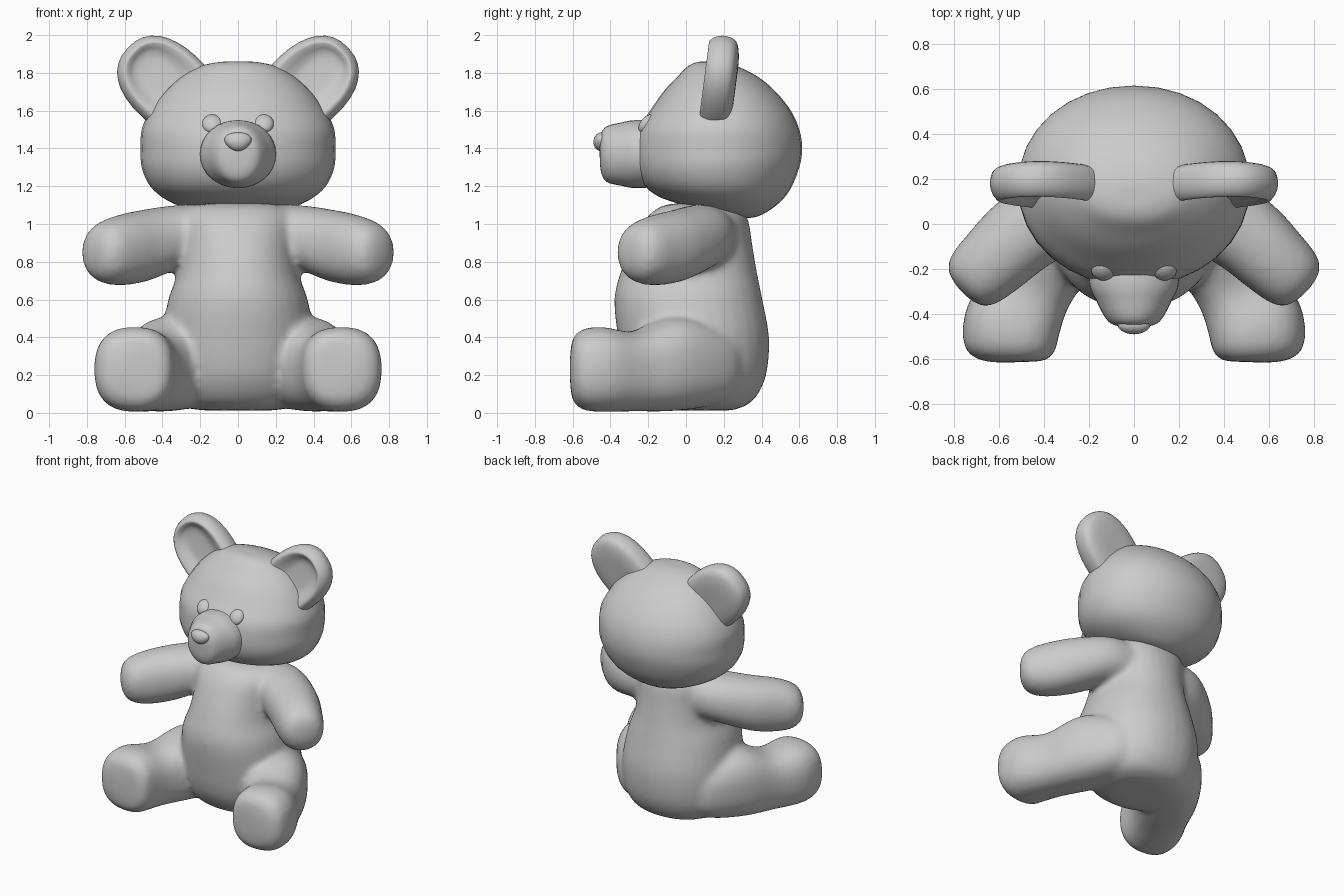
import bpy, bmesh, math
from mathutils import Vector, Matrix

if "Cube" in bpy.data.objects:
    bpy.data.objects.remove(bpy.data.objects["Cube"])

SEG, SUB = 32, 4


def spline(keys):
    """Catmull-Rom interpolation of equal-length number tuples."""
    out = []
    for i in range(len(keys) - 1):
        quad = [keys[max(i - 1, 0)], keys[i], keys[i + 1], keys[min(i + 2, len(keys) - 1)]]
        for k in range(SUB):
            t = k / SUB
            out.append([0.5 * (2 * b + (c - a) * t + (2 * a - 5 * b + 4 * c - d) * t * t
                               + (3 * b - a - 3 * c + d) * t ** 3) for a, b, c, d in zip(*quad)])
    return out + [list(keys[-1])]


def loft(bm, rings, n=2.0, s=1):
    """Skin superellipse rings (centre, U axis, V axis); s=-1 mirrors in x."""
    loops = []
    for r in spline([tuple(c) + tuple(u) + tuple(v) for c, u, v in rings]):
        c, u, v = Vector(r[:3]), Vector(r[3:6]), Vector(r[6:])
        loop = []
        for k in range(SEG):
            a = 2 * math.pi * k / SEG
            ca, sa = math.cos(a), math.sin(a)
            p = (c + u * math.copysign(abs(ca) ** (2 / n), ca)
                 + v * math.copysign(abs(sa) ** (2 / n), sa))
            loop.append(bm.verts.new((p.x * s, p.y, p.z)))
        loops.append(loop)
    for a, b in zip(loops, loops[1:]):
        for k in range(SEG):
            j = (k + 1) % SEG
            bm.faces.new((a[k], a[j], b[j], b[k]))
    bm.faces.new(loops[0])
    bm.faces.new(loops[-1])


def upright(rows):
    """Rows (z, front y, back y, half width, tilt) -> stacked rings."""
    return [((0, (f + b) / 2, z), (w, 0, 0), (0, (b - f) / 2, t)) for z, f, b, w, t in rows]


def limb(rows):
    """Rows (x, y, z, half width, half height) -> rings across the path."""
    rings = []
    for i, (x, y, z, h, v) in enumerate(rows):
        p, q = rows[max(i - 1, 0)], rows[min(i + 1, len(rows) - 1)]
        d = Vector((q[0] - p[0], q[1] - p[1], 0)).normalized()
        rings.append(((x, y, z), (-d.y * h, d.x * h, 0), (0, 0, v)))
    return rings


def finish(bm, name):
    bmesh.ops.recalc_face_normals(bm, faces=bm.faces)
    for f in bm.faces:
        f.smooth = True
    me = bpy.data.meshes.new(name)
    bm.to_mesh(me)
    bm.free()
    ob = bpy.data.objects.new(name, me)
    bpy.context.collection.objects.link(ob)
    return ob


def ball(name, loc, scale, tilt=0, taper=0):
    bm = bmesh.new()
    bmesh.ops.create_uvsphere(bm, u_segments=24, v_segments=14, radius=1)
    for v in bm.verts:
        v.co.x *= 1 + taper * v.co.z
    bm.transform(Matrix.Translation(loc) @ Matrix.Rotation(tilt, 4, 'X') @ Matrix.Diagonal((*scale, 1)))
    return finish(bm, name)


# Body: torso, arms and legs fused into one soft skin
bm = bmesh.new()
loft(bm, upright([
    (0.012, -0.03, 0.2, 0.1, 0), (0.02, -0.14, 0.27, 0.24, 0), (0.07, -0.24, 0.36, 0.34, 0),
    (0.2, -0.32, 0.425, 0.39, 0), (0.4, -0.36, 0.44, 0.40, 0), (0.6, -0.38, 0.405, 0.37, 0),
    (0.75, -0.345, 0.375, 0.315, 0), (0.9, -0.285, 0.35, 0.30, 0), (1.02, -0.22, 0.33, 0.31, 0),
    (1.09, -0.14, 0.29, 0.26, 0), (1.11, -0.05, 0.2, 0.15, 0)]), 2.15)
arm = limb([
    (0.12, 0.09, 0.94, 0.18, 0.16), (0.32, 0.06, 0.93, 0.19, 0.17),
    (0.5, -0.05, 0.885, 0.18, 0.19), (0.63, -0.17, 0.86, 0.165, 0.185),
    (0.715, -0.25, 0.85, 0.145, 0.155), (0.755, -0.288, 0.85, 0.1, 0.1),
    (0.768, -0.3, 0.85, 0.02, 0.02)])
leg = limb([
    (0.13, 0.24, 0.25, 0.12, 0.12), (0.22, 0.14, 0.25, 0.2, 0.205),
    (0.36, -0.07, 0.26, 0.22, 0.25), (0.47, -0.28, 0.22, 0.2, 0.212),
    (0.54, -0.44, 0.23, 0.215, 0.225), (0.555, -0.54, 0.23, 0.207, 0.215),
    (0.56, -0.595, 0.23, 0.165, 0.17), (0.56, -0.612, 0.23, 0.09, 0.09),
    (0.56, -0.615, 0.23, 0.02, 0.02)])
for s in (1, -1):
    loft(bm, arm, 2.2, s)
    loft(bm, leg, 2.5, s)
body = finish(bm, "body")
rm = body.modifiers.new("fuse", 'REMESH')
rm.mode, rm.voxel_size, rm.use_smooth_shade = 'VOXEL', 0.02, True
sm = body.modifiers.new("soften", 'SMOOTH')
sm.factor, sm.iterations = 0.5, 10

# Head
bm = bmesh.new()
loft(bm, upright([
    (1.05, 0.1, 0.28, 0.06, -0.02), (1.08, -0.08, 0.38, 0.24, -0.04),
    (1.13, -0.17, 0.48, 0.38, -0.03), (1.2, -0.235, 0.55, 0.465, -0.02),
    (1.3, -0.27, 0.6, 0.51, 0), (1.4, -0.275, 0.615, 0.515, 0), (1.5, -0.255, 0.6, 0.51, 0),
    (1.6, -0.19, 0.555, 0.465, 0), (1.7, -0.12, 0.475, 0.39, 0), (1.78, -0.045, 0.38, 0.3, 0),
    (1.835, 0.01, 0.27, 0.2, 0), (1.857, 0.06, 0.19, 0.1, 0), (1.86, 0.11, 0.14, 0.02, 0)]), 2.06)
finish(bm, "head")

# Muzzle
bm = bmesh.new()
loft(bm, [((0, y, z), (hx, 0, 0), (0, 0, hz)) for y, z, hx, hz in [
    (-0.1, 1.37, 0.2, 0.17), (-0.26, 1.37, 0.2, 0.18), (-0.34, 1.37, 0.168, 0.168),
    (-0.42, 1.37, 0.125, 0.147), (-0.45, 1.375, 0.085, 0.1), (-0.457, 1.38, 0.02, 0.02)]], 2.05)
finish(bm, "muzzle")

# Nose and eyes
ball("nose", (0, -0.448, 1.435), (0.07, 0.042, 0.05), 0, 0.25)
for s in (1, -1):
    ball("eye", (0.135 * s, -0.205, 1.53), (0.055, 0.036, 0.058), -math.radians(40))

# Ears: leaning discs with a dished front
lean = 0.13
axis = Vector((0.73, 0.68 * lean, 0.68))
side = Vector((0.68, -0.73 * lean, -0.73))
for s in (1, -1):
    bm = bmesh.new()
    rings = []
    for d, k, shift in [(-0.087, 0.05, 0), (-0.085, 0.6, 0), (-0.06, 0.92, 0), (0, 1, 0),
                        (0.05, 0.96, 0), (0.08, 0.84, 0.01), (0.074, 0.7, 0.035),
                        (0.052, 0.52, 0.065), (0.04, 0.35, 0.07), (0.038, 0.03, 0.07)]:
        c = Vector((0.358, 0.173 - d, 1.72 + d * lean)) + axis * shift
        rings.append((c, side * 0.215 * k, axis * 0.31 * k))
    loft(bm, rings, 2.35, s)
    finish(bm, "ear")
